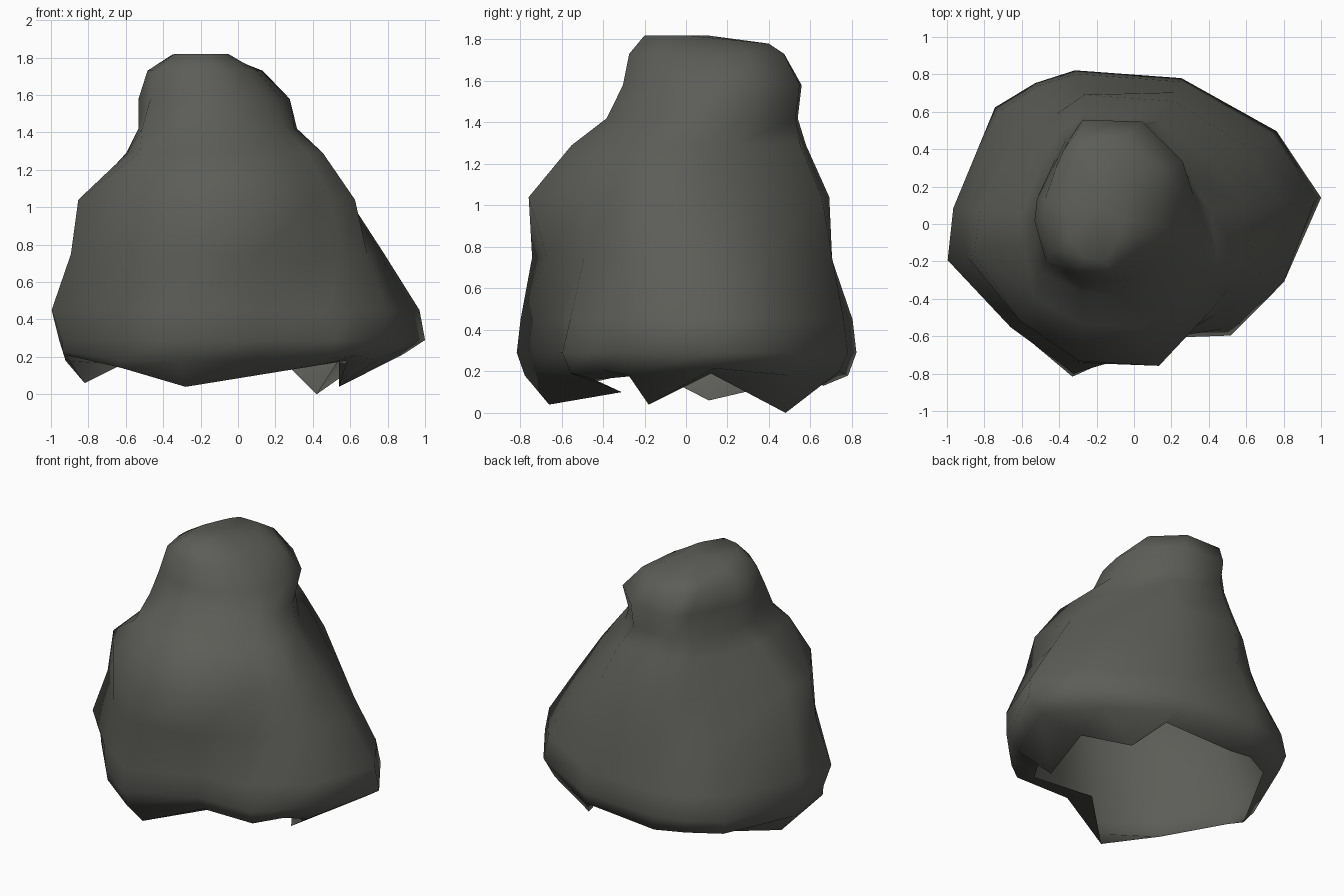
import bpy, bmesh, math
from mathutils import Vector

# Rock colour
stone = bpy.data.materials.new("dark_stone")
stone.diffuse_color = (0.108, 0.108, 0.097, 1)

# Directions of the rock's vertical ridges, in degrees
angles = [8, 33, 72, 111, 125, 140, 175, 191, 220, 248, 280, 311, 325, 339]
N = len(angles)
dirs = [Vector((math.cos(math.radians(a)), math.sin(math.radians(a)), 0)) for a in angles]

# Cross-sections: (height, centre x, centre y, radius along each ridge)
sections = [
    (0.29, 0, 0, [1.01, .91, .82, .88, .92, .97, .96, .96, .85, .88, .62, .79, .80, .86]),
    (0.45, 0, 0, [.98, .88, .80, .86, .90, .94, .97, 1.015, .86, .86, .63, .74, .77, .86]),
    (0.75, 0, 0, [.79, .74, .74, .75, .78, .80, .89, .91, .80, .80, .68, .65, .67, .74]),
    (1.04, 0, 0, [.60, .55, .69, .74, .72, .70, .83, .87, .80, .79, .77, .62, .61, .67]),
    (1.29, -.05, 0, [.46, .43, .58, .62, .60, .56, .55, .55, .62, .58, .56, .50, .52, .54]),
    (1.42, -.10, .1, [.42, .39, .45, .47, .45, .41, .42, .44, .54, .50, .49, .44, .43, .43]),
    (1.58, -.10, .1, [.38, .43, .47, .49, .43, .40, .42, .44, .48, .43, .41, .37, .36, .36]),
    (1.73, -.17, .1, [.29, .36, .39, .40, .36, .32, .31, .32, .37, .38, .38, .31, .30, .29]),
]
# Ragged edge of the open foot
foot = [(.54, .12, .19), (.42, .48, 0), (.25, .62, .17), (-.25, .66, .13), (-.43, .64, .16),
        (-.62, .54, .16), (-.82, .11, .06), (-.92, -.18, .21), (-.62, -.48, .14),
        (-.28, -.66, .04), (.09, -.31, .1), (.46, -.44, .16), (.58, -.23, .18), (.54, -.18, .04)]

rings = [[Vector((cx, cy, z)) + d * r for d, r in zip(dirs, radii)]
         for z, cx, cy, radii in sections]

# Rim where the side turns under to the foot
rim = []
for low, high in zip(map(Vector, foot), rings[0]):
    p = high.lerp(low, 0.25)
    p.z = max(0.18, high.z + (low.z - high.z) * 0.75)
    rim.append(p)

# Slightly tilted crown: the last section drawn in
z, cx, cy, radii = sections[-1]
crown = []
for d, r in zip(dirs, radii):
    y = cy + d.y * r * 0.8
    crown.append(Vector((cx - .02 + d.x * r * 0.52, y, 1.82 - 0.1 * max(0, y))))

# Skin from foot to crown
bm = bmesh.new()
loops = [[bm.verts.new(p) for p in ring] for ring in [foot, rim] + rings + [crown]]
for low, high in zip(loops, loops[1:]):
    for i in range(N):
        j = (i + 1) % N
        bm.faces.new((low[i], low[j], high[j], high[i]))
top = bm.verts.new((cx - .02, cy, 1.82))
for i in range(N):
    bm.faces.new((loops[-1][i], loops[-1][(i + 1) % N], top))
for f in bm.faces:
    f.smooth = True

mesh = bpy.data.meshes.new("rock")
bm.to_mesh(mesh)
bm.free()
mesh.materials.append(stone)
rock = bpy.data.objects.new("rock", mesh)
bpy.context.collection.objects.link(rock)
